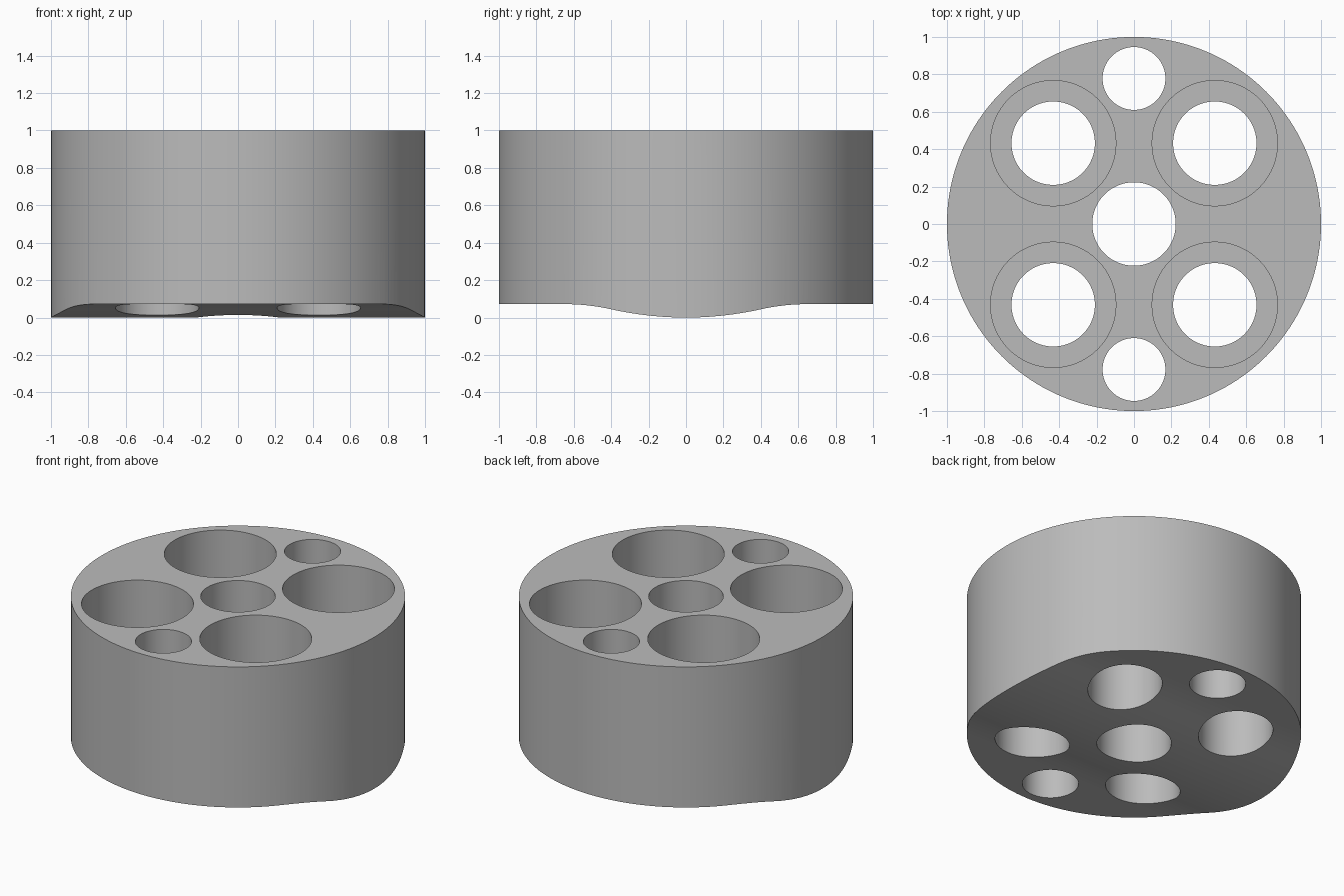
import bpy, bmesh, math
from mathutils import Matrix

cube = bpy.data.objects.get("Cube")
if cube:
    bpy.data.objects.remove(cube, do_unlink=True)

grey = bpy.data.materials.new("plain grey")
grey.use_nodes = True
COLOUR = (0.5, 0.5, 0.5, 1)
grey.diffuse_color = COLOUR
grey.node_tree.nodes["Principled BSDF"].inputs["Base Color"].default_value = COLOUR


def add_object(name, bm):
    bmesh.ops.recalc_face_normals(bm, faces=bm.faces)
    mesh = bpy.data.meshes.new(name)
    bm.to_mesh(mesh)
    bm.free()
    mesh.materials.append(grey)
    obj = bpy.data.objects.new(name, mesh)
    bpy.context.collection.objects.link(obj)
    return obj


def cylinder(name, x, y, radius, z0, z1, segments=96):
    bm = bmesh.new()
    bmesh.ops.create_cone(bm, cap_ends=True, segments=segments, radius1=radius,
                          radius2=radius, depth=z1 - z0,
                          matrix=Matrix.Translation((x, y, (z0 + z1) / 2)))
    return add_object(name, bm)


def combine(target, tool, operation):
    mod = target.modifiers.new("cut", 'BOOLEAN')
    mod.operation, mod.solver, mod.object = operation, 'EXACT', tool
    bpy.context.view_layer.objects.active = target
    bpy.ops.object.modifier_apply(modifier=mod.name)
    bpy.data.objects.remove(tool, do_unlink=True)


# Underside height: a shallow keel along x that eases into flat flanks
KEEL, FLANK, RISE = 0.4, 0.65, 0.072


def underside(y):
    y = abs(y)
    if y <= KEEL:
        return RISE * y * y / (KEEL * FLANK)
    if y < FLANK:
        return RISE - RISE * (FLANK - y) ** 2 / (FLANK * (FLANK - KEEL))
    return RISE


# Round body
body = cylinder("holder_body", 0, 0, 1, -0.2, 1, 160)

# Block with the curved underside, kept where it overlaps the body
bm = bmesh.new()
ys = [-1.2] + [FLANK * i / 26 for i in range(-26, 27)] + [1.2]
outline = [(y, underside(y)) for y in ys] + [(1.2, 1.3), (-1.2, 1.3)]
face = bm.faces.new([bm.verts.new((-1.2, y, z)) for y, z in outline])
side = bmesh.ops.extrude_face_region(bm, geom=[face])
bmesh.ops.translate(bm, vec=(2.4, 0, 0),
                    verts=[v for v in side["geom"] if isinstance(v, bmesh.types.BMVert)])
combine(body, add_object("underside_block", bm), 'INTERSECT')

# Centre hole and the two small holes at front and back
combine(body, cylinder("centre_hole", 0, 0, 0.223, -0.5, 1.5), 'DIFFERENCE')
for y in (-0.778, 0.778):
    combine(body, cylinder("small_hole", 0, y, 0.168, -0.5, 1.5), 'DIFFERENCE')

# Four stepped holes: a wide socket above a narrower bore
for x in (-0.432, 0.432):
    for y in (-0.432, 0.432):
        combine(body, cylinder("socket", x, y, 0.335, 0.47, 1.5), 'DIFFERENCE')
        combine(body, cylinder("bore", x, y, 0.223, -0.5, 1.5), 'DIFFERENCE')

# Smooth walls with sharp rims
for obj in bpy.context.selected_objects:
    obj.select_set(False)
body.select_set(True)
bpy.context.view_layer.objects.active = body
bpy.ops.object.shade_smooth_by_angle(angle=math.radians(30))
